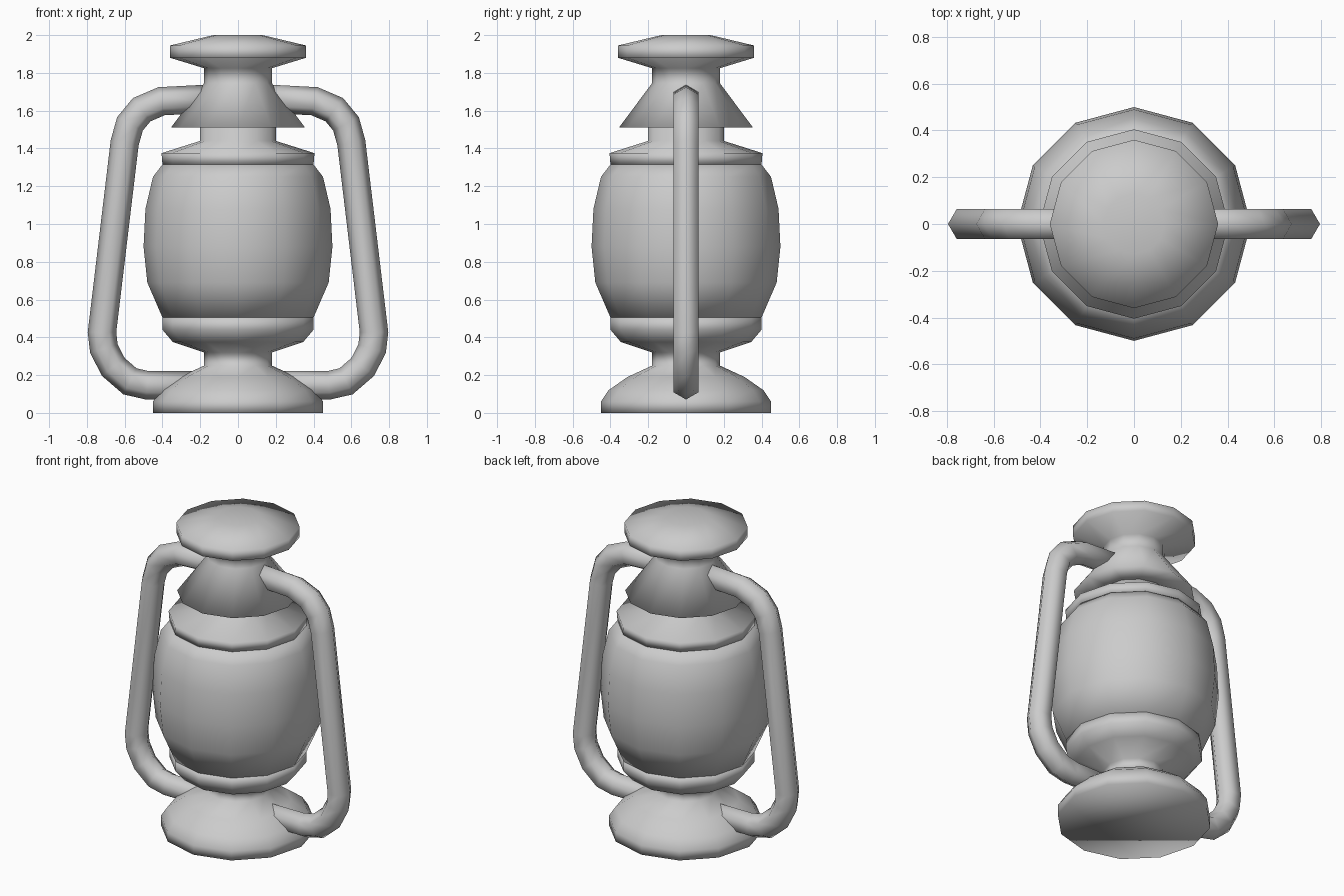
import bpy
import bmesh
from math import sin, cos, pi
from mathutils import Vector

cube = bpy.data.objects.get("Cube")
if cube:
    bpy.data.objects.remove(cube, do_unlink=True)

SIDES = 12

grey = bpy.data.materials.new("plain grey")
grey.use_nodes = True
colour = (0.6, 0.6, 0.6, 1)
grey.diffuse_color = colour
grey.node_tree.nodes["Principled BSDF"].inputs["Base Color"].default_value = colour


def skin(name, rings):
    """Join equal rings of points into a closed, smooth surface."""
    bm = bmesh.new()
    loops = [[bm.verts.new(p) for p in ring] for ring in rings]
    for low, high in zip(loops, loops[1:]):
        n = len(low)
        for i in range(n):
            j = (i + 1) % n
            bm.faces.new((low[i], low[j], high[j], high[i]))
    bm.faces.new(loops[0])
    bm.faces.new(loops[-1])
    bmesh.ops.recalc_face_normals(bm, faces=bm.faces)
    for face in bm.faces:
        face.smooth = True
    mesh = bpy.data.meshes.new(name)
    bm.to_mesh(mesh)
    bm.free()
    mesh.materials.append(grey)
    obj = bpy.data.objects.new(name, mesh)
    bpy.context.collection.objects.link(obj)
    return obj


def lathe(name, profile):
    """Turn a (radius, height) profile around the vertical axis."""
    angles = [2 * pi * i / SIDES for i in range(SIDES)]
    return skin(name, [[(r * cos(a), r * sin(a), z) for a in angles]
                       for r, z in profile])


def tube(name, path, radius, side):
    """Sweep a hexagon along an (x, z) path with mitred bends."""
    pts = [Vector((side * x, 0, z)) for x, z in path]
    rings = []
    for i, p in enumerate(pts):
        before = (p - pts[max(i - 1, 0)]).normalized()
        after = (pts[min(i + 1, len(pts) - 1)] - p).normalized()
        along = (before + after).normalized()
        across = Vector((along.z, 0, -along.x))
        widen = 1 / max(along.dot(after), along.dot(before))
        rings.append([p + across * radius * widen * cos(k * pi / 3)
                      + Vector((0, radius * sin(k * pi / 3), 0))
                      for k in range(6)])
    return skin(name, rings)


# Domed foot, neck and lower collar
lathe("base", [(0.45, 0), (0.45, 0.06), (0.41, 0.12), (0.31, 0.19),
               (0.18, 0.25), (0.18, 0.32), (0.345, 0.375), (0.4, 0.44),
               (0.4, 0.505)])

# Bulging glass
lathe("glass", [(0.4, 0.505), (0.48, 0.69), (0.5, 0.88), (0.49, 1.08),
                (0.45, 1.25), (0.4, 1.315)])

# Upper collar with its sloping shoulder and short neck
lathe("upper_collar", [(0.4, 1.315), (0.405, 1.375), (0.2, 1.44), (0.2, 1.51)])

# Flared chimney and lid
lathe("chimney", [(0.2, 1.51), (0.355, 1.51), (0.18, 1.745), (0.18, 1.825),
                  (0.36, 1.88), (0.36, 1.945), (0.13, 2.0)])

# Bent side handles
HANDLE = [(0.12, 1.665), (0.405, 1.65), (0.51, 1.605), (0.572, 1.53),
          (0.6, 1.43), (0.72, 0.427), (0.71, 0.34), (0.66, 0.243),
          (0.572, 0.167), (0.48, 0.146), (0.12, 0.146)]
for label, side in (("left", 1), ("right", -1)):
    tube(label + "_handle", HANDLE, 0.075, side)
